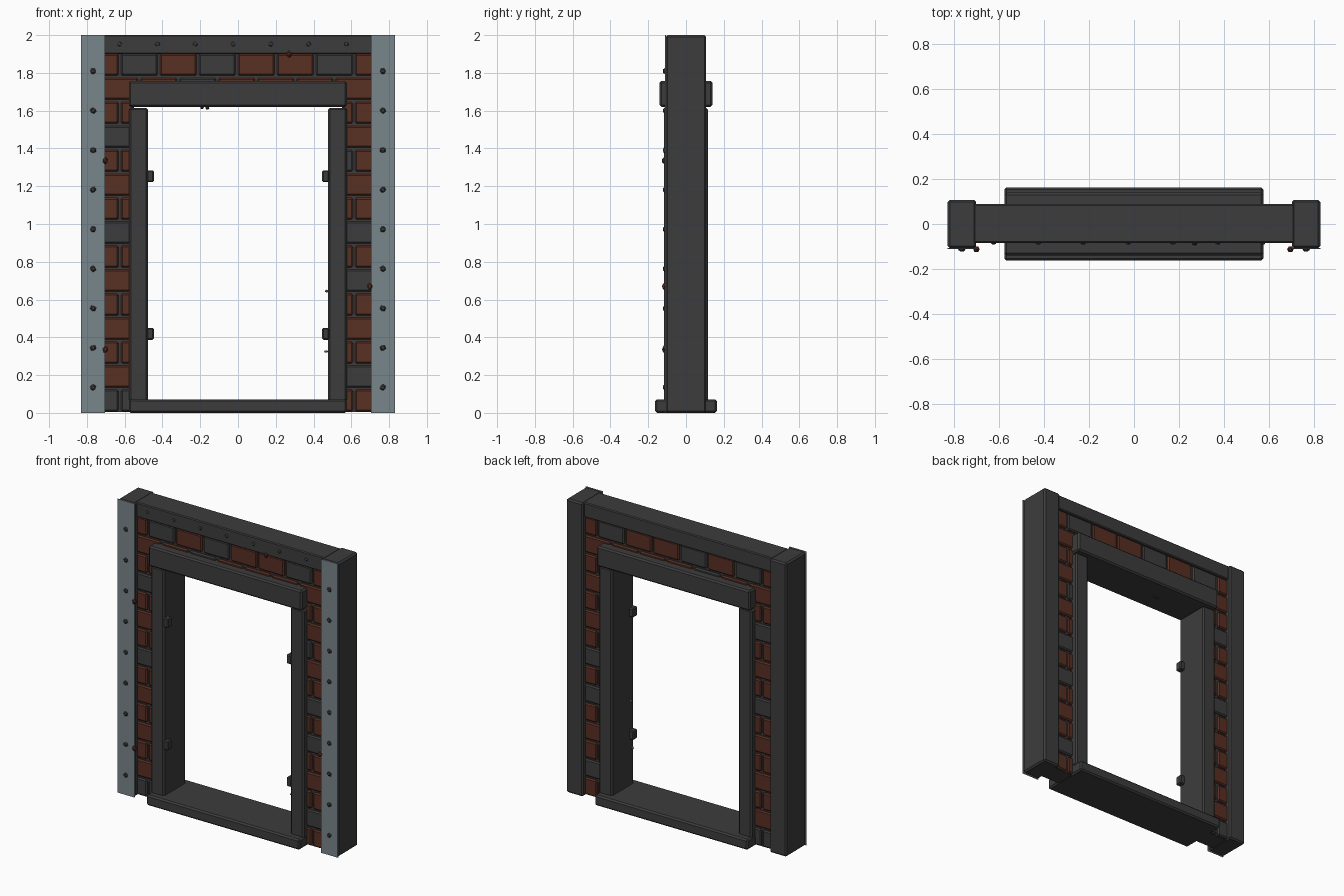
import bpy, bmesh, math
from mathutils import Matrix, Vector

if "Cube" in bpy.data.objects:
    bpy.data.objects.remove(bpy.data.objects["Cube"])


def material(name, rgb):
    m = bpy.data.materials.new(name)
    m.diffuse_color = (*rgb, 1)
    m.use_nodes = True
    m.node_tree.nodes["Principled BSDF"].inputs["Base Color"].default_value = m.diffuse_color
    return m


IRON = material("dark iron", (0.046, 0.046, 0.046))
BRICK = material("red brick", (0.098, 0.029, 0.017))
STEEL = material("blue grey steel", (0.19, 0.24, 0.26))
CHIP = material("pale chip", (0.25, 0.27, 0.28))


def finish(name, bm, mat):
    me = bpy.data.meshes.new(name)
    bm.to_mesh(me)
    bm.free()
    me.materials.append(mat)
    ob = bpy.data.objects.new(name, me)
    bpy.context.collection.objects.link(ob)
    return ob


def boxes(name, spans, mat, bevel=0.01):
    """One object of bevelled boxes, each given as (x0, x1, y0, y1, z0, z1)."""
    bm = bmesh.new()
    for x0, x1, y0, y1, z0, z1 in spans:
        c = Vector(((x0 + x1) / 2, (y0 + y1) / 2, (z0 + z1) / 2))
        s = Matrix.Diagonal((x1 - x0, y1 - y0, z1 - z0, 1))
        bmesh.ops.create_cube(bm, size=1, matrix=Matrix.Translation(c) @ s)
    if bevel:
        bmesh.ops.bevel(bm, geom=bm.edges[:], offset=bevel, segments=1,
                        affect='EDGES', clamp_overlap=True)
    return finish(name, bm, mat)


def lumps(name, centres, scale, mat, sub=1):
    """Low-poly lumps used for rivets and crumbs."""
    bm = bmesh.new()
    for i, c in enumerate(centres):
        mtx = (Matrix.Translation(c) @ Matrix.Diagonal((*scale, 1))
               @ Matrix.Rotation(i * 0.7, 4, 'Y'))
        bmesh.ops.create_icosphere(bm, subdivisions=sub, radius=1, matrix=mtx)
    return finish(name, bm, mat)


# Side posts with steel face plates and rivets
for side, s in (("left", -1), ("right", 1)):
    a, b = sorted((s * 0.703, s * 0.83))
    boxes(side + "_post", [(a, b, -0.107, 0.107, 0, 2)], IRON)
    boxes(side + "_plate", [(a, b, -0.112, -0.106, 0, 2)], STEEL, 0)
    lumps(side + "_plate_rivets",
          [(s * 0.767, -0.112, 0.135 + 0.2093 * i) for i in range(9)],
          (0.017, 0.012, 0.017), IRON)

    # Door jamb and its hinge blocks
    a, b = sorted((s * 0.476, s * 0.576))
    boxes(side + "_jamb", [(a, b, -0.117, 0.117, 0.06, 1.615)], IRON)
    a, b = sorted((s * 0.446, s * 0.482))
    boxes(side + "_hinges", [(a, b, -0.117, -0.07, z, z + 0.062)
                             for z in (0.387, 1.222)], IRON, 0.006)
    # Mortar core behind the bricks
    a, b = sorted((s * 0.56, s * 0.715))
    boxes(side + "_mortar", [(a, b, -0.066, 0.066, 0.004, 1.7)], IRON, 0)

boxes("upper_mortar", [(-0.715, 0.715, -0.066, 0.066, 1.66, 1.92)], IRON, 0)

# Top beam, lintel and sill
boxes("top_beam", [(-0.715, 0.715, -0.085, 0.089, 1.9, 2.0)], IRON, 0.006)
boxes("lintel", [(-0.578, 0.576, -0.14, 0.14, 1.62, 1.757)], IRON)
boxes("sill", [(-0.578, 0.576, -0.163, 0.163, 0, 0.072)], IRON)
lumps("beam_rivets", [(-0.626 + 0.2 * i, -0.085, 1.952) for i in range(7)],
      (0.013, 0.008, 0.013), IRON)

# Brick courses, counted from the top; joints shift by half every other row
PITCH, ROW, GAP = 0.2066, 0.127, 0.006
GREY = {(0, 1), (0, 3), (0, 6), (1, 2), (3, 0), (7, 0), (14, 0), (14, 1),
        (4, 6), (7, 6), (9, 6), (13, 6)}
red, grey = [], []
for r in range(15):
    top = 1.907 - ROW * r
    start = -0.8326 if r % 2 == 0 else -0.7293
    for c in range(8):
        x0, x1 = start + PITCH * c, start + PITCH * (c + 1)
        parts = [(-0.715, 0.715)] if r < 2 else [(-0.715, -0.55), (0.55, 0.715)]
        for lo, hi in parts:
            a, b = max(x0 + GAP, lo), min(x1 - GAP, hi)
            if b - a > 0.02:
                span = (a, b, -0.08, 0.08, max(top - ROW + GAP, 0.004), top - GAP)
                (grey if (r, c) in GREY else red).append(span)
boxes("red_bricks", red, BRICK, 0.008)
boxes("grey_bricks", grey, IRON, 0.008)

# Brick crumbs and small chips
lumps("brick_crumbs", [(-0.702, -0.113, 1.335), (-0.702, -0.113, 0.335),
                       (0.697, -0.113, 0.67), (0.27, -0.083, 1.9)],
      (0.015, 0.015, 0.02), BRICK)
lumps("lintel_chips", [(-0.19, 0.0, 1.618), (-0.162, 0.01, 1.614)],
      (0.011, 0.01, 0.011), IRON)
lumps("jamb_chips", [(0.47, -0.08, 0.645), (0.466, -0.09, 0.325)],
      (0.011, 0.008, 0.008), CHIP)
